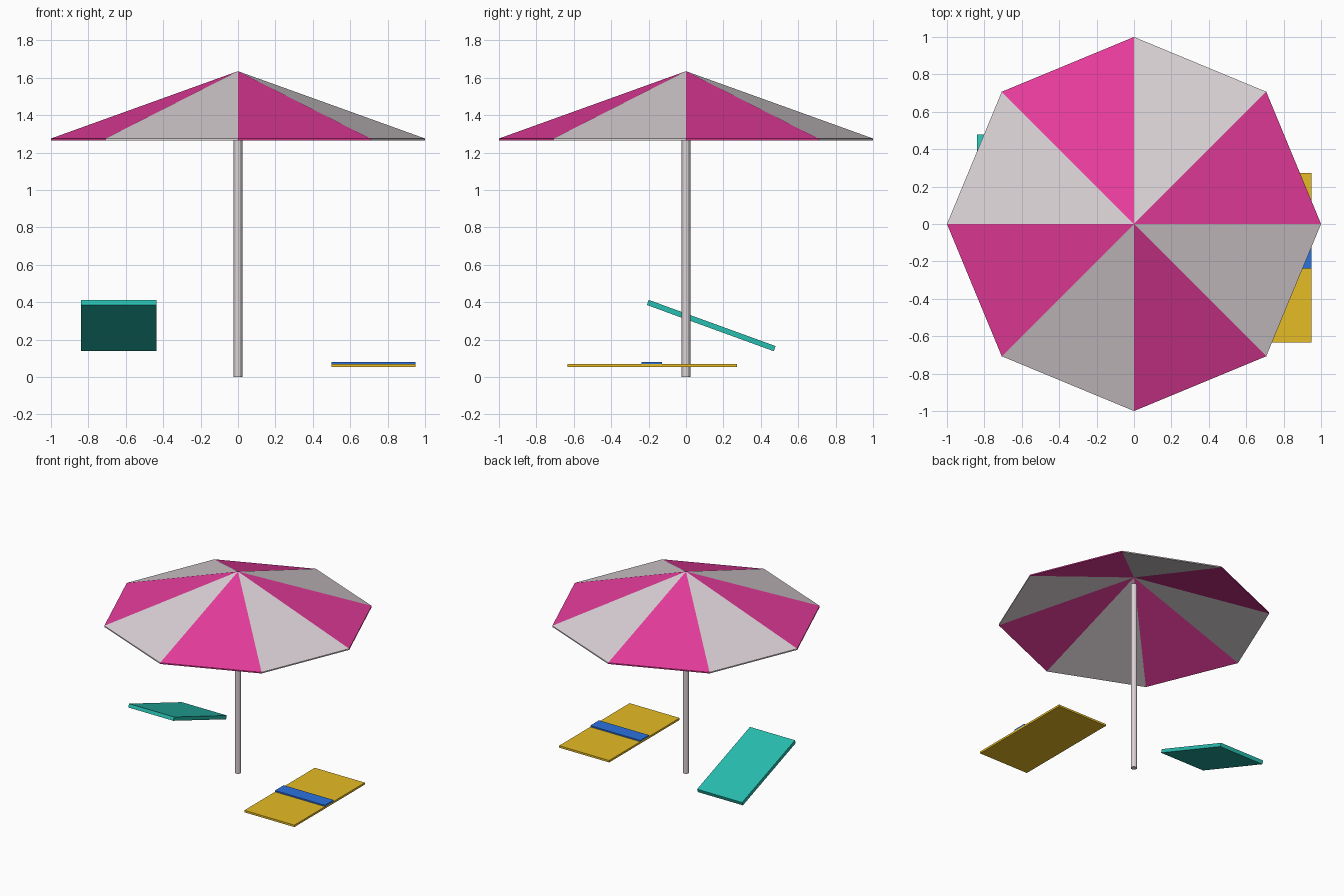
import bpy, bmesh, math
from mathutils import Matrix, Vector

cube = bpy.data.objects.get("Cube")
if cube:
    bpy.data.objects.remove(cube, do_unlink=True)


def material(name, rgb):
    """Flat colour from display values, stored as linear."""
    lin = [((c / 255 + 0.055) / 1.055) ** 2.4 for c in rgb] + [1.0]
    m = bpy.data.materials.new(name)
    m.use_nodes = True
    m.diffuse_color = lin
    m.node_tree.nodes["Principled BSDF"].inputs["Base Color"].default_value = lin
    return m


pink = material("pink", (229, 59, 154))
pale = material("pale grey", (219, 210, 214))
teal = material("teal", (40, 190, 176))
yellow = material("yellow", (230, 187, 37))
blue = material("blue", (44, 114, 222))


def finish(name, bm, *mats):
    bmesh.ops.recalc_face_normals(bm, faces=bm.faces)
    mesh = bpy.data.meshes.new(name)
    bm.to_mesh(mesh)
    bm.free()
    for m in mats:
        mesh.materials.append(m)
    ob = bpy.data.objects.new(name, mesh)
    bpy.context.collection.objects.link(ob)
    return ob


def slab(name, centre, size, mat, tilt=0):
    bm = bmesh.new()
    bmesh.ops.create_cube(bm, size=1, matrix=Matrix.Diagonal((*size, 1)))
    ob = finish(name, bm, mat)
    ob.location = centre
    ob.rotation_euler.x = math.radians(tilt)
    return ob


# Canopy: eight panels, outer shell, narrow rim and inner shell
SIDES = 8
bm = bmesh.new()


def ring(z):
    return [bm.verts.new((math.cos(a), math.sin(a), z))
            for a in (i * math.tau / SIDES for i in range(SIDES))]


upper, lower = ring(1.275), ring(1.265)
peak = bm.verts.new((0, 0, 1.635))
inner_peak = bm.verts.new((0, 0, 1.622))
for i in range(SIDES):
    j = (i + 1) % SIDES
    for verts in ((upper[i], upper[j], peak),
                  (lower[i], lower[j], upper[j], upper[i]),
                  (lower[j], lower[i], inner_peak)):
        bm.faces.new(verts).material_index = i % 2
finish("canopy", bm, pink, pale)

# Pole
bm = bmesh.new()
bmesh.ops.create_cone(bm, cap_ends=True, segments=12, radius1=0.023, radius2=0.023,
                      depth=1.56, matrix=Matrix.Translation(Vector((0, 0, 0.78))))
pole = finish("pole", bm, pale)
bpy.context.view_layer.objects.active = pole
pole.select_set(True)
bpy.ops.object.shade_smooth_by_angle()

# Tilted lounger on the right, flat towel with its band on the left
slab("lounger_board", (-0.638, 0.135, 0.275), (0.405, 0.722, 0.029), teal, tilt=-20)
slab("towel", (0.725, -0.18, 0.061), (0.45, 0.905, 0.016), yellow)
slab("towel_band", (0.725, -0.183, 0.073), (0.45, 0.112, 0.014), blue)
